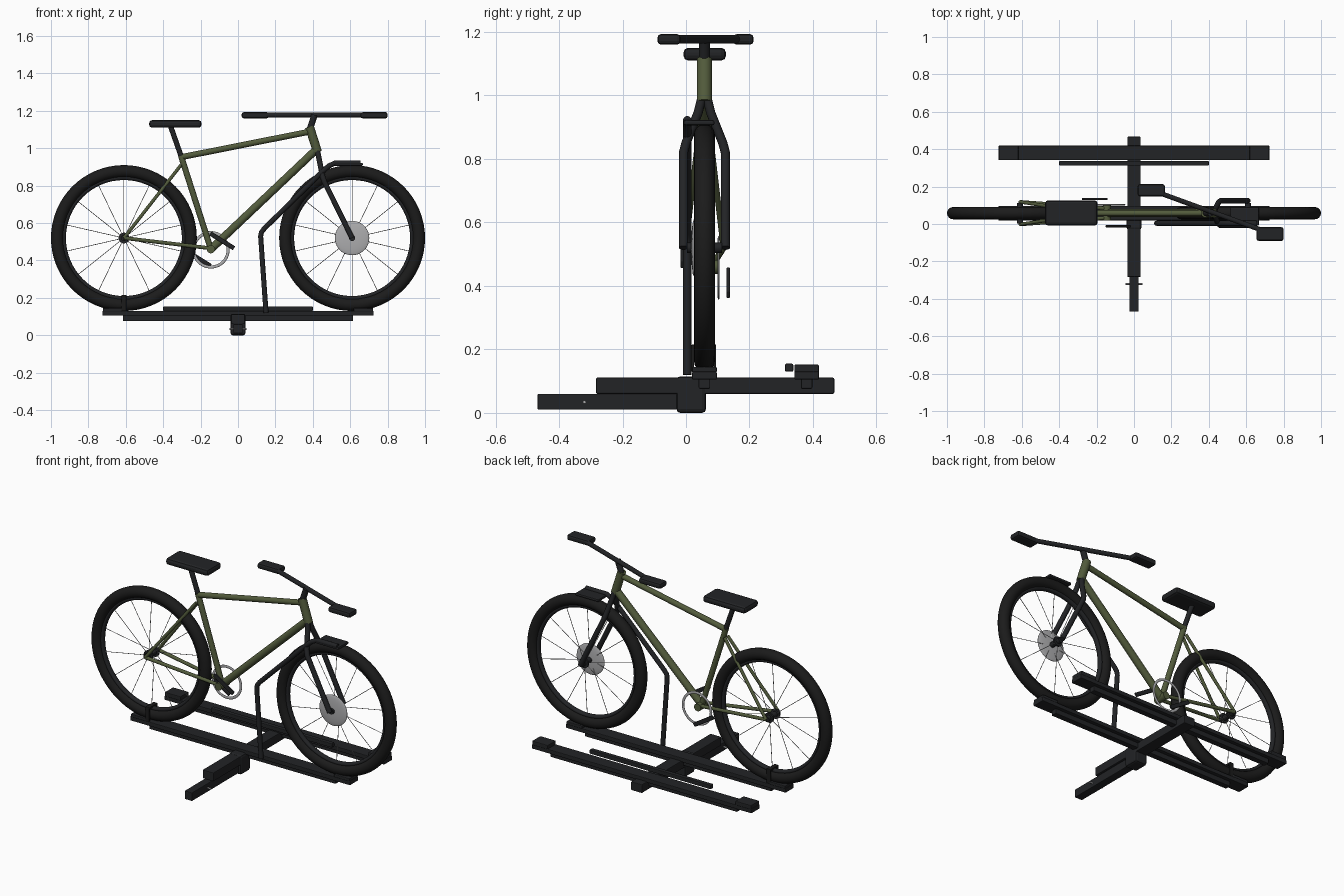
import bpy, math
from mathutils import Vector

if "Cube" in bpy.data.objects:
    bpy.data.objects.remove(bpy.data.objects["Cube"])

YC = 0.058  # bike centre plane


def material(name, c):
    m = bpy.data.materials.new(name)
    m.diffuse_color = (*c, 1)
    m.use_nodes = True
    m.node_tree.nodes["Principled BSDF"].inputs["Base Color"].default_value = m.diffuse_color
    return m


DARK = material("dark", (0.016, 0.017, 0.019))
TYRE = material("tyre_rubber", (0.011, 0.011, 0.011))
GREEN = material("olive", (0.085, 0.105, 0.045))
SILVER = material("silver", (0.42, 0.42, 0.43))


def finish(name, mat, smooth=True):
    o = bpy.context.object
    o.name = name
    o.data.materials.append(mat)
    if smooth:
        bpy.ops.object.shade_smooth_by_angle(angle=math.radians(40))
    return o


def box(name, x, y, z, mat=DARK, bevel=0.004, tilt=0):
    bpy.ops.mesh.primitive_cube_add(
        size=1, location=(sum(x) / 2, sum(y) / 2, sum(z) / 2), rotation=(0, tilt, 0))
    o = bpy.context.object
    o.scale = (x[1] - x[0], y[1] - y[0], z[1] - z[0])
    bpy.ops.object.transform_apply(location=False, rotation=False, scale=True)
    o = finish(name, mat, False)
    b = o.modifiers.new("bevel", 'BEVEL')
    b.width, b.segments = bevel, 2
    return o


def tube(name, a, b, r, mat=DARK, sides=20):
    a, b = Vector(a), Vector(b)
    d = b - a
    bpy.ops.mesh.primitive_cylinder_add(
        vertices=sides, radius=r, depth=d.length, location=(a + b) / 2,
        rotation=d.to_track_quat('Z', 'Y').to_euler())
    return finish(name, mat)


def bent(name, pts, r, mat=DARK):
    c = bpy.data.curves.new(name, 'CURVE')
    c.dimensions = '3D'
    c.bevel_depth, c.bevel_resolution, c.use_fill_caps = r, 4, True
    s = c.splines.new('POLY')
    s.points.add(len(pts) - 1)
    for p, q in zip(s.points, pts):
        p.co = (*q, 1)
    c.materials.append(mat)
    o = bpy.data.objects.new(name, c)
    bpy.context.collection.objects.link(o)
    return o


def ring(name, loc, major, minor, mat, stretch=1):
    bpy.ops.mesh.primitive_torus_add(
        major_radius=major, minor_radius=minor, major_segments=64, minor_segments=16,
        location=loc, rotation=(math.pi / 2, 0, 0))
    bpy.context.object.scale.z = stretch
    return finish(name, mat)


# wheels: tyre, rim, hub and spokes
for label, wx in (("rear", -0.61), ("front", 0.61)):
    c = (wx, YC, 0.52)
    ring(label + "_tyre", c, 0.357, 0.033, TYRE)
    ring(label + "_rim", c, 0.322, 0.012, DARK, 1.2)
    tube(label + "_hub", (wx, YC - 0.055, 0.52), (wx, YC + 0.055, 0.52), 0.016)
    for s in (-1, 1):
        tube(label + "_hub_flange", (wx, YC + s * 0.024, 0.52), (wx, YC + s * 0.034, 0.52), 0.029)
    for i in range(14):
        a = math.tau * i / 14 + math.pi / 2
        u = Vector((math.cos(a), 0, math.sin(a)))
        side = Vector((0, 0.025 if i % 2 else -0.025, 0))
        tube(label + "_spoke", Vector(c) + u * 0.025 + side, Vector(c) + u * 0.315, 0.0017, SILVER, 6)

# brake disc
bpy.ops.mesh.primitive_uv_sphere_add(segments=40, ring_count=20, radius=0.092, location=(0.61, 0.027, 0.52))
bpy.context.object.scale.y = 0.12
finish("front_disc", SILVER)

# frame
BB, SEAT = (-0.145, YC, 0.46), (-0.305, YC, 0.96)
tube("seat_tube", BB, SEAT, 0.016, GREEN)
tube("top_tube", (-0.30, YC, 0.953), (0.39, YC, 1.09), 0.016, GREEN)
tube("down_tube", BB, (0.415, YC, 0.99), 0.021, GREEN)
tube("head_tube", (0.382, YC, 1.115), (0.425, YC, 0.98), 0.024, GREEN)
tube("bottom_bracket", (-0.145, 0.02, 0.46), (-0.145, 0.1, 0.46), 0.022, GREEN)
tube("seat_post", SEAT, (-0.363, YC, 1.125), 0.014)
box("saddle", (-0.475, -0.195), (-0.008, 0.126), (1.11, 1.15), bevel=0.015)
for s in (-1, 1):
    tube("chain_stay", (-0.145, YC + s * 0.025, 0.465), (-0.61, YC + s * 0.06, 0.52), 0.010, GREEN)
    tube("seat_stay", (-0.61, YC + s * 0.06, 0.52), (-0.305, YC + s * 0.014, 0.91), 0.009, GREEN)
    bent("fork_leg", [(0.425, YC + s * 0.01, 0.985), (0.433, YC + s * 0.02, 0.945),
                      (0.452, YC + s * 0.058, 0.85), (0.462, YC + s * 0.066, 0.82),
                      (0.61, YC + s * 0.066, 0.52)], 0.0145)

# steering: stem and turned handlebar
tube("stem", (0.385, YC, 1.105), (0.41, YC, 1.178), 0.017)
tube("handlebar", (0.09, 0.183, 1.177), (0.73, -0.05, 1.177), 0.013)
box("grip_left", (0.02, 0.165), (0.148, 0.213), (1.16, 1.193), bevel=0.011)
box("grip_right", (0.655, 0.80), (-0.09, -0.017), (1.16, 1.193), bevel=0.011)

# drivetrain
ring("chainring", (-0.145, 0.103, 0.457), 0.092, 0.008, SILVER, 0.4)
box("front_crank", (-0.16, -0.01), (-0.018, -0.006), (0.493, 0.517), tilt=math.radians(32))
box("rear_crank", (-0.285, -0.135), (0.127, 0.139), (0.398, 0.422), tilt=math.radians(32))

# two wheel trays with end caps and support rails
for label, ty in (("front", YC), ("rear", 0.38)):
    box(label + "_rail", (-0.615, 0.615), (ty - 0.018, ty + 0.018), (0.076, 0.11))
    box(label + "_tray", (-0.725, 0.725), (ty - 0.039, ty + 0.039), (0.105, 0.13))
    for s in (-1, 1):
        box(label + "_tray_cap", (s * 0.67 - 0.052, s * 0.67 + 0.052), (ty - 0.039, ty + 0.039),
            (0.127, 0.152 if label == "rear" else 0.145))
box("folded_arm", (-0.4, 0.4), (0.312, 0.338), (0.13, 0.155))

# rear wheel strap
for y in (0.021, 0.091):
    box("wheel_strap_side", (-0.623, -0.597), (y - 0.004, y + 0.004), (0.13, 0.213), TYRE, 0.002)
box("wheel_strap_top", (-0.623, -0.597), (0.018, 0.095), (0.203, 0.215), TYRE, 0.002)

# hooked support arm over the front wheel
bent("support_arm", [(0.15, 0.004, 0.12), (0.121, 0.004, 0.53), (0.125, 0.004, 0.55),
                     (0.14, 0.004, 0.57), (0.45, 0.004, 0.875), (0.485, 0.004, 0.905),
                     (0.52, 0.004, 0.922), (0.655, 0.004, 0.922)], 0.0135)
box("hook_pad", (0.515, 0.668), (-0.008, 0.09), (0.906, 0.922), bevel=0.006)

# hitch
box("main_beam", (-0.036, 0.036), (-0.283, 0.467), (0.06, 0.111))
box("hitch_bar", (-0.025, 0.025), (-0.468, 0.03), (0.01, 0.06))
box("pivot_block", (-0.04, 0.04), (-0.03, 0.063), (0.0, 0.115), bevel=0.012)
tube("hitch_pin", (-0.046, -0.32, 0.034), (0.046, -0.32, 0.034), 0.005, SILVER, 12)
